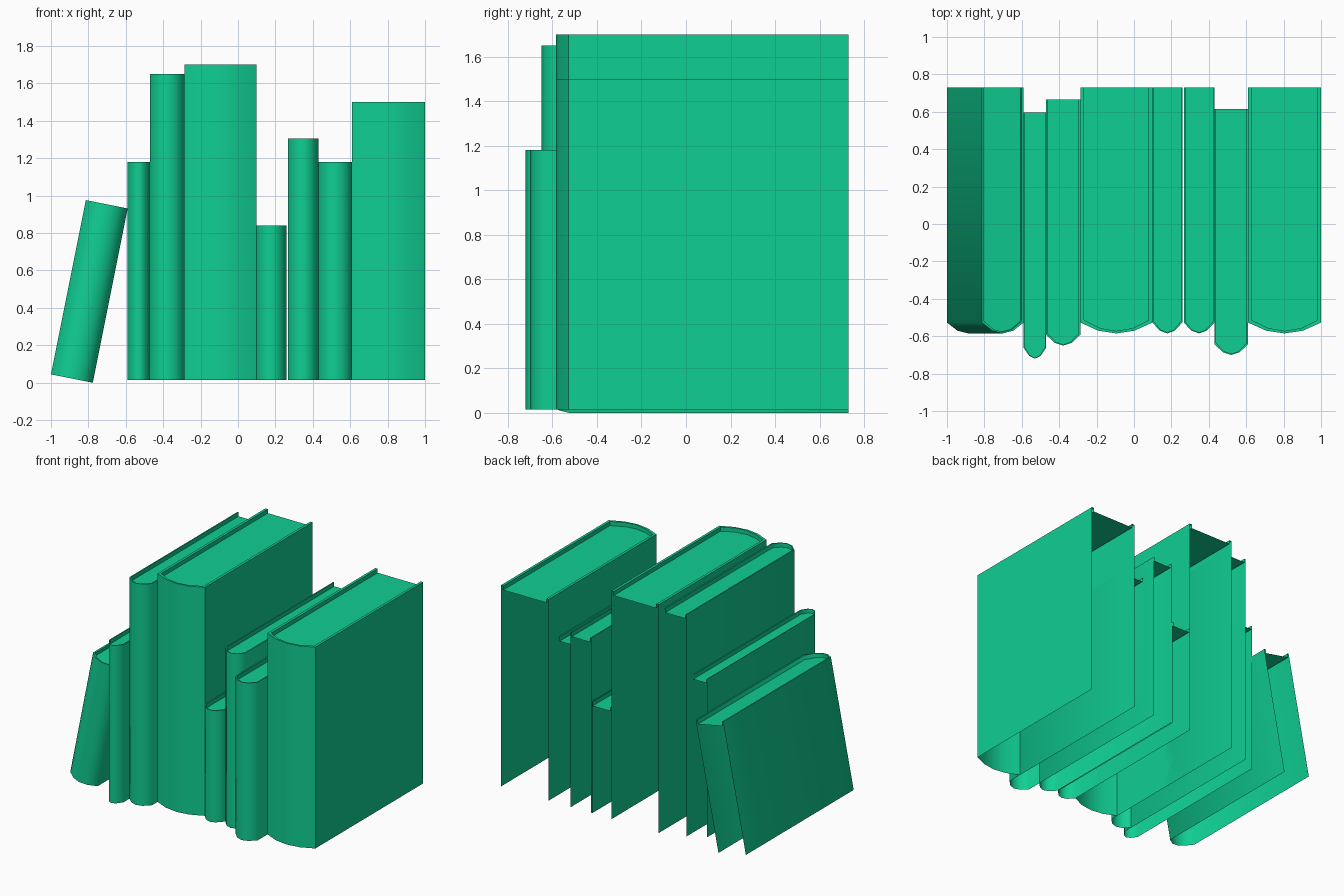
import bpy, bmesh, math
from mathutils import Vector

cube = bpy.data.objects.get("Cube")
if cube:
    bpy.data.objects.remove(cube, do_unlink=True)

green = bpy.data.materials.new("emerald green")
green.use_nodes = True
colour = (0.005, 0.62, 0.29, 1)
green.diffuse_color = colour
green.node_tree.nodes["Principled BSDF"].inputs["Base Color"].default_value = colour

LENGTH = 1.315    # spine tip to open edge
BULGE = 0.058     # depth of the rounded spine
RECESS = 0.03     # page top below the cover rim


def outline(width, inset, front, back):
    """U-shaped path: left cover, curved spine, right cover."""
    half = width / 2 - inset
    tip = front + inset * 0.7
    spine = [(half * t, tip + BULGE * t * t) for t in (-1, -0.5, 0, 0.5, 1)]
    return [(-half, back)] + spine + [(half, back)]


def make_book(name, left, right, bottom, height, back, lean=0):
    width = right - left
    front = back - LENGTH
    wall = 0.05 * width
    bm = bmesh.new()

    def ring(inset, z):
        return [bm.verts.new((x, y, z)) for x, y in outline(width, inset, front, back)]

    # cover outside, rim, inner lip, then the page top; back and base are open
    rings = [ring(0, 0), ring(0, height), ring(wall, height), ring(wall, height - RECESS)]
    for low, high in zip(rings, rings[1:]):
        for i in range(len(low) - 1):
            bm.faces.new((low[i], low[i + 1], high[i + 1], high[i]))
    bm.faces.new(rings[-1])

    mesh = bpy.data.meshes.new(name)
    bm.to_mesh(mesh)
    bm.free()
    mesh.materials.append(green)
    book = bpy.data.objects.new(name, mesh)
    bpy.context.collection.objects.link(book)
    book.location = Vector(((left + right) / 2, 0, bottom))
    book.rotation_euler.y = lean

    # rounded spine, crisp rims
    bpy.ops.object.select_all(action="DESELECT")
    book.select_set(True)
    bpy.context.view_layer.objects.active = book
    bpy.ops.object.shade_smooth_by_angle(angle=math.radians(60))


# upright books: name, left, right, top, back
for name, left, right, top, back in (
    ("thin_book", -0.59, -0.47, 1.18, 0.595),
    ("tall_narrow_book", -0.47, -0.287, 1.65, 0.665),
    ("tallest_thick_book", -0.287, 0.098, 1.70, 0.73),
    ("short_book", 0.098, 0.258, 0.84, 0.73),
    ("medium_book", 0.266, 0.43, 1.305, 0.73),
    ("forward_book", 0.43, 0.61, 1.18, 0.615),
    ("end_thick_book", 0.61, 1.0, 1.50, 0.73),
):
    make_book(name, left, right, 0.015, top - 0.015, back)

# leaning book at the end of the row
make_book("leaning_book", -1.002, -0.774, 0.0225, 0.95, 0.73, math.radians(11.3))
